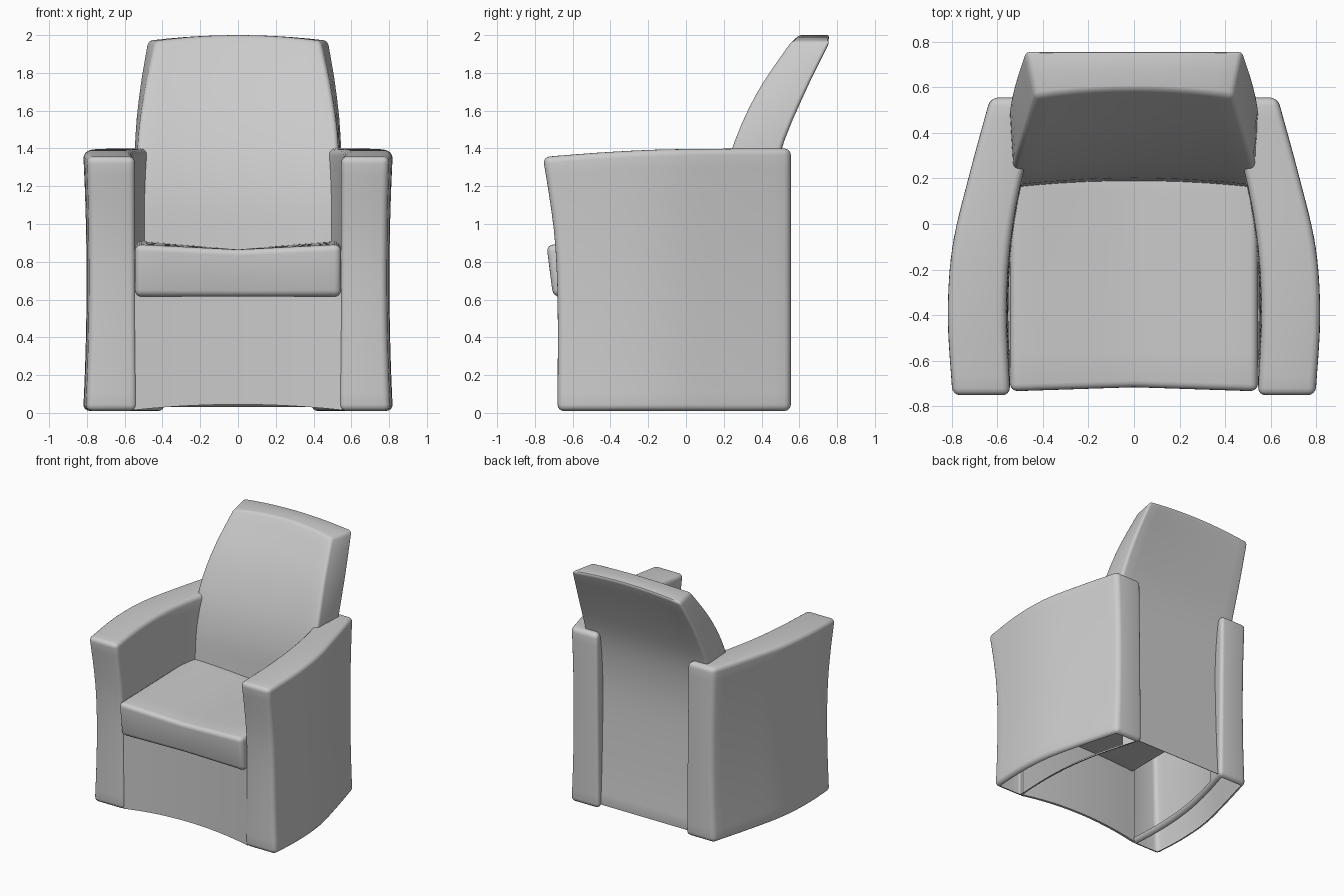
import bpy, bmesh
from mathutils import Vector

if "Cube" in bpy.data.objects:
    bpy.data.objects.remove(bpy.data.objects["Cube"])


def curve(points, t):
    """Smooth interpolation through (t, value) points."""
    n = len(points)
    t = min(max(t, points[0][0]), points[-1][0])

    def slope(i):
        a, b = points[max(i - 1, 0)], points[min(i + 1, n - 1)]
        return (b[1] - a[1]) / (b[0] - a[0])
    for i in range(n - 1):
        (a, p), (b, q) = points[i], points[i + 1]
        if t <= b:
            h = b - a
            s = (t - a) / h
            return ((2*s**3 - 3*s**2 + 1) * p + (s**3 - 2*s**2 + s) * h * slope(i)
                    + (3*s**2 - 2*s**3) * q + (s**3 - s**2) * h * slope(i + 1))


def warped_box(name, size, cuts, radius, warp, remove=None, mirror=False):
    """Rounded box, sliced along each axis, then shaped by warp(u, v, w), u,v,w in -1..1."""
    bm = bmesh.new()
    bmesh.ops.create_cube(bm, size=1)
    bmesh.ops.scale(bm, vec=size, verts=bm.verts)
    if radius:
        bmesh.ops.bevel(bm, geom=bm.edges[:], offset=radius, segments=4,
                        profile=0.5, affect='EDGES')
    for axis in range(3):
        for i in range(1, cuts[axis]):
            co, no = Vector(), Vector()
            co[axis] = size[axis] * (i / cuts[axis] - 0.5)
            no[axis] = 1
            bmesh.ops.bisect_plane(bm, geom=bm.verts[:] + bm.edges[:] + bm.faces[:],
                                   plane_co=co, plane_no=no)
    for v in bm.verts:
        v.co = Vector([2 * v.co[k] / size[k] for k in range(3)])
    if remove:
        gone = [f for f in bm.faces if remove(f.calc_center_median())]
        bmesh.ops.delete(bm, geom=gone, context='FACES')
    for v in bm.verts:
        v.co = warp(*v.co)
    bmesh.ops.recalc_face_normals(bm, faces=bm.faces) if not remove else None
    mesh = bpy.data.meshes.new(name)
    bm.to_mesh(mesh)
    bm.free()
    ob = bpy.data.objects.new(name, mesh)
    bpy.context.collection.objects.link(ob)
    if mirror:
        ob.modifiers.new("mirror", 'MIRROR')
    bpy.ops.object.select_all(action='DESELECT')
    ob.select_set(True)
    bpy.context.view_layer.objects.active = ob
    bpy.ops.object.shade_smooth_by_angle(angle=0.7)
    return ob


# Arms: curved plan, flared front, hollow underneath
OUTER = [(-.75, .80), (-.4, .82), (-.1, .80), (.2, .73), (.55, .635)]
INNER = [(-.75, .54), (-.4, .555), (-.1, .54), (.2, .488), (.55, .39)]
ARM_FRONT = [(0, -.68), (.6, -.68), (.9, -.693), (1.1, -.717), (1.35, -.757)]
ARM_TOP = [(-1, 1.355), (-.5, 1.38), (0, 1.395), (1, 1.4)]


def arm_warp(u, v, w):
    z = .01 + (curve(ARM_TOP, v) - .01) * (w + 1) / 2
    front = curve(ARM_FRONT, z)
    y = front + (.555 - front) * (v + 1) / 2
    outer = curve(OUTER, y) - .018 * (1 - w * w)
    inner = curve(INNER, y) + .01 * (z - .9)
    return Vector((inner + (outer - inner) * (u + 1) / 2, y, z))


def arm_hollow(c):
    under = c.z < -.999
    inside = c.x < -.99 and c.z < -.05 and -.95 < c.y < .75
    return under or inside


warped_box("arms", (.26, 1.3, 1.38), (2, 14, 14), .035, arm_warp, arm_hollow, True)

# Backrest: reclined slab whose rear runs down to the floor
BACK_FRONT = [(.6, .14), (.9, .16), (1.15, .18), (1.4, .24), (1.7, .37), (2, .56)]
BACK_REAR = [(0, .52), (.4, .48), (.9, .45), (1.15, .46), (1.4, .505), (1.7, .625), (2, .765)]
WIDE_FRONT = [(0, .53), (1.4, .53), (1.7, .495), (2, .435)]
WIDE_REAR = [(0, .53), (1.4, .547), (1.7, .525), (2, .48)]


def back_warp(u, v, w):
    s, t = (w + 1) / 2, (v + 1) / 2
    low = .6 + (.01 - .6) * t
    z = low + (2 - low) * s
    zf, zr = .6 + 1.4 * s, .01 + 1.99 * s
    front = curve(BACK_FRONT, z) + .032 * (1 - u * u)
    y = front + (curve(BACK_REAR, z) - front) * t
    a, b = curve(WIDE_FRONT, z), curve(WIDE_REAR, z)
    return Vector((u * (a + (b - a) * t), y, z - .03 * u * u * s ** 4))


warped_box("backrest", (1.06, .26, 1.7), (10, 2, 18), .025, back_warp,
           lambda c: c.z < -.999)


# Seat cushion: dipped along the middle, front slightly hollow
def seat_warp(u, v, w):
    s, t, e = (w + 1) / 2, (v + 1) / 2, abs(u)
    top = .865 + (.027 + .022 * t) * e
    front = -.705 - .035 * s + .018 * (1 - e)
    return Vector((.545 * u, front + (.3 - front) * t, .615 + (top - .615) * s))


warped_box("seat", (1.09, 1.03, .27), (8, 6, 2), .035, seat_warp)


# Front panel below the seat, bowed inwards with an arched lower edge
def panel_warp(u, v, w):
    k = 1 - u * u
    low = .015 + .03 * k
    return Vector((.55 * u, -.655 + .03 * k + .01 * v, low + (.66 - low) * (w + 1) / 2))


warped_box("front_panel", (1.1, .02, .64), (12, 1, 4), 0, panel_warp)
